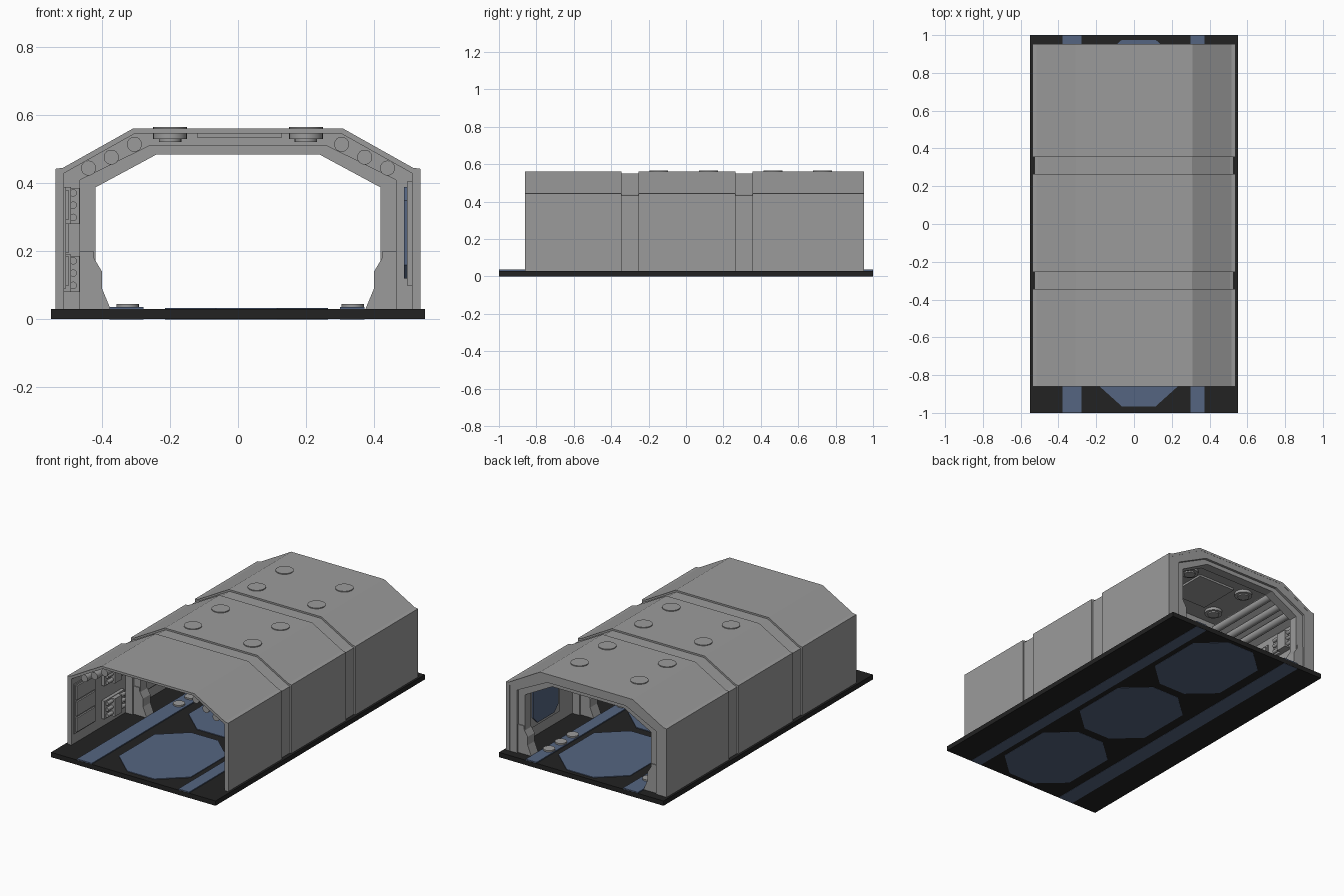
import bpy, bmesh, math

if "Cube" in bpy.data.objects:
    bpy.data.objects.remove(bpy.data.objects["Cube"])

def material(name, rgb):
    m = bpy.data.materials.new(name)
    m.diffuse_color = (*rgb, 1)
    m.use_nodes = True
    m.node_tree.nodes["Principled BSDF"].inputs["Base Color"].default_value = m.diffuse_color
    return m

GREY = material("hull grey", (0.33, 0.33, 0.33))
DARK = material("floor black", (0.016, 0.016, 0.016))
BLUE = material("panel blue", (0.09, 0.13, 0.22))

def prism(name, points, axis, a, b, mat):
    """Extrude a closed 2D outline along an axis from a to b."""
    def place(p, t):
        return {"x": (t, p[0], p[1]), "y": (p[0], t, p[1]), "z": (p[0], p[1], t)}[axis]
    bm = bmesh.new()
    lo = [bm.verts.new(place(p, a)) for p in points]
    hi = [bm.verts.new(place(p, b)) for p in points]
    n = len(points)
    bm.faces.new(lo)
    bm.faces.new(hi)
    for i in range(n):
        j = (i + 1) % n
        bm.faces.new((lo[i], lo[j], hi[j], hi[i]))
    bmesh.ops.recalc_face_normals(bm, faces=bm.faces)
    me = bpy.data.meshes.new(name)
    bm.to_mesh(me)
    bm.free()
    me.materials.append(mat)
    ob = bpy.data.objects.new(name, me)
    bpy.context.collection.objects.link(ob)
    return ob

def box(name, x, y, z, mat):
    return prism(name, [(x[0], z[0]), (x[1], z[0]), (x[1], z[1]), (x[0], z[1])], "y", *y, mat)

def rod(name, centre, r, axis, a, b, mat=GREY, sides=24):
    pts = [(centre[0] + r * math.cos(2 * math.pi * i / sides),
            centre[1] + r * math.sin(2 * math.pi * i / sides)) for i in range(sides)]
    ob = prism(name, pts, axis, a, b, mat)
    for p in ob.data.polygons:
        p.use_smooth = len(p.vertices) == 4
    return ob

def arch(name, outer, inner, a, b):
    """Arch from half outlines (right side, bottom to top), mirrored to the left."""
    def full(half):
        return half + [(-x, z) for x, z in reversed(half)]
    return prism(name, full(outer) + full(inner)[::-1], "y", a, b, GREY)

# floor slab with inlaid strips and octagonal plates
box("floor_slab", (-0.55, 0.55), (-1, 1), (0.001, 0.03), DARK)
box("floor_strip_left", (-0.378, -0.278), (-0.999, 0.999), (0, 0.036), BLUE)
box("floor_strip_right", (0.3, 0.373), (-0.999, 0.999), (0, 0.036), BLUE)
octagon = [(-0.09, -0.305), (0.09, -0.305), (0.24, -0.17), (0.24, 0.17),
           (0.09, 0.305), (-0.09, 0.305), (-0.24, 0.17), (-0.24, -0.17)]
for cy in (-0.66, 0.005, 0.67):
    prism("floor_plate", [(x + 0.025, y + cy) for x, y in octagon], "z", 0, 0.034, BLUE)

# half outlines of the tunnel layers
shell_out = [(0.537, 0.03), (0.537, 0.443), (0.515, 0.446), (0.31, 0.561)]
shell_in = [(0.512, 0.03), (0.512, 0.43), (0.303, 0.547)]
rib_out = [(0.526, 0.03), (0.526, 0.432), (0.508, 0.438), (0.306, 0.551)]
rib_mid = [(0.465, 0.03), (0.465, 0.41), (0.262, 0.51)]
rib_in = [(0.42, 0.03), (0.42, 0.388), (0.24, 0.485)]
buttress = [(0.47, 0.03), (0.375, 0.03), (0.4, 0.09), (0.4, 0.14), (0.424, 0.18),
            (0.424, 0.2), (0.47, 0.2)]

# outer shell segments
for a, b in ((-0.86, -0.345), (-0.255, 0.265), (0.355, 0.952)):
    arch("shell_segment", shell_out, shell_in, a, b)

# stepped ribs with foot buttresses
for a, b in ((-0.345, -0.255), (0.265, 0.355), (0.865, 0.951)):
    arch("rib", rib_out, rib_mid, a, b)
    arch("rib_inner_step", rib_mid, rib_in, a + 0.015, b - 0.015)
    for s in (1, -1):
        prism("buttress", [(s * x, z) for x, z in buttress], "y", a + 0.01, b - 0.01, GREY)

# ceiling pipes
for s in (1, -1):
    for x, z in ((0.44, 0.445), (0.373, 0.477), (0.305, 0.515)):
        rod("ceiling_pipe", (s * x, z), 0.022, "y", -0.84, 0.9)

# fittings repeated in each bay
for i, cy in enumerate((-0.61, 0.0, 0.61)):
    # ceiling panel and round ceiling fixtures
    box("ceiling_panel", (-0.12, 0.13), (cy - 0.13, cy + 0.13), (0.535, 0.552), GREY)
    top = 0.566 if i else 0.555
    for dy in (-0.145, 0.12):
        for x in (-0.2, 0.2):
            rod("ceiling_fixture", (x, cy + dy), 0.05, "z", 0.53, top)
            rod("ceiling_fixture_core", (x, cy + dy), 0.033, "z", 0.522, 0.54)
    # stacked wall panels on the left
    box("wall_panel_back", (-0.513, -0.506), (cy - 0.23, cy - 0.03), (0.09, 0.39), GREY)
    for k in range(3):
        z = 0.1 + 0.097 * k
        box("wall_panel", (-0.508, -0.497), (cy - 0.22, cy - 0.04), (z, z + 0.085), GREY)
    # two vent blocks with bars on the left
    for z in (0.08, 0.28):
        box("vent_block", (-0.513, -0.492), (cy + 0.04, cy + 0.23), (z, z + 0.11), GREY)
        box("vent_core", (-0.5, -0.467), (cy + 0.1, cy + 0.17), (z, z + 0.107), GREY)
        for k in range(3):
            rod("vent_bar", (-0.485, z + 0.02 + 0.036 * k), 0.011, "y", cy + 0.05, cy + 0.22, GREY, 12)
    # chamfered blue wall screen on the right
    y0, y1, c = cy - 0.09, cy + 0.15, 0.04
    box("screen_frame", (0.497, 0.514), (y0 - 0.02, y1 + 0.02), (0.1, 0.405), GREY)
    prism("wall_screen", [(y0, 0.12 + c), (y0 + c, 0.12), (y1 - c, 0.12), (y1, 0.12 + c),
                          (y1, 0.39 - c), (y1 - c, 0.39), (y0 + c, 0.39), (y0, 0.39 - c)],
          "x", 0.488, 0.5, BLUE)
    # studs on the floor strips
    if i:
        for k in range(3):
            for x in (-0.325, 0.338):
                rod("floor_stud", (x, cy - 0.1 + (i - 1) * 0.09 + 0.112 * k), 0.033, "z", 0.034, 0.045)
